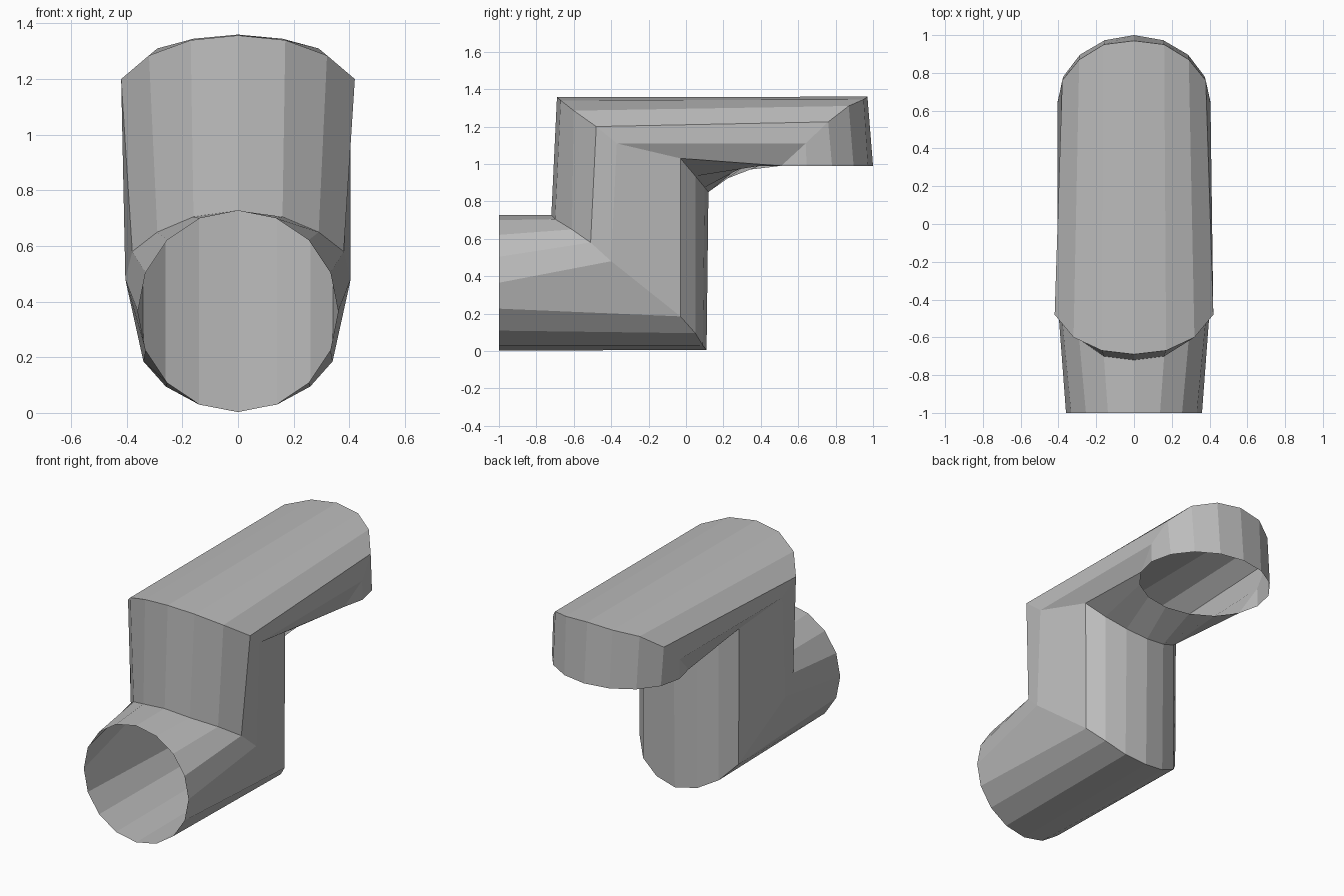
import bpy, bmesh, math

if "Cube" in bpy.data.objects:
    bpy.data.objects.remove(bpy.data.objects["Cube"])

SIDES = 16
HALF = SIDES // 2

# one plain grey for the whole pipe
grey = bpy.data.materials.new("plain_grey")
grey.diffuse_color = (0.5, 0.5, 0.5, 1)
grey.use_nodes = True
grey.node_tree.nodes["Principled BSDF"].inputs["Base Color"].default_value = grey.diffuse_color

# half cross-sections from the outer crown (x = 0) round to the inner seam
angles = [math.pi * i / HALF for i in range(HALF + 1)]
front_mouth = [(0.36 * math.sin(a), -1.0, 0.365 + 0.362 * math.cos(a)) for a in angles]
lower_elbow = [(0, -.72, .727), (.16, -.70, .705), (.29, -.61, .65),
               (.38, -.51, .58), (.405, -.40, .48), (.34, -.03, .185),
               (.26, .05, .095), (.14, .09, .03), (0, .11, .005)]
upper_elbow = [(0, -.69, 1.357), (.17, -.67, 1.34), (.32, -.60, 1.285),
               (.42, -.48, 1.20), (.405, -.37, 1.11), (.345, -.03, 1.03),
               (.26, .05, .935), (.14, .10, .875), (0, .12, .85)]
end_elbow = [(0, .97, 1.36), (.16, .95, 1.345), (.29, .87, 1.31),
             (.38, .76, 1.225), (.405, .64, 1.11)]
down_mouth = [(0.405 * math.sin(a), 0.645 + 0.355 * math.cos(a), 0.99) for a in angles]
# the inner side of the last elbow runs straight into the downward mouth
end_elbow += down_mouth[5:]


def full_ring(half):
    """Mirror a half cross-section into a closed loop."""
    return half + [(-x, y, z) for x, y, z in reversed(half[1:-1])]


# bent pipe: open-ended skin lofted through the mitred sections
bm = bmesh.new()
rings = [[bm.verts.new(p) for p in full_ring(h)]
         for h in (front_mouth, lower_elbow, upper_elbow, end_elbow, down_mouth)]
for a, b in zip(rings, rings[1:]):
    for i in range(SIDES):
        j = (i + 1) % SIDES
        bm.faces.new((a[i], a[j], b[j], b[i]))
bmesh.ops.remove_doubles(bm, verts=bm.verts, dist=0.001)
bmesh.ops.recalc_face_normals(bm, faces=bm.faces)

# make sure the skin faces outward (lowest face must look down)
bm.normal_update()
low = min(bm.faces, key=lambda f: f.calc_center_median().z)
if low.normal.z > 0:
    bmesh.ops.reverse_faces(bm, faces=bm.faces)

mesh = bpy.data.meshes.new("bent_pipe")
bm.to_mesh(mesh)
bm.free()
mesh.materials.append(grey)
pipe = bpy.data.objects.new("bent_pipe", mesh)
bpy.context.collection.objects.link(pipe)
